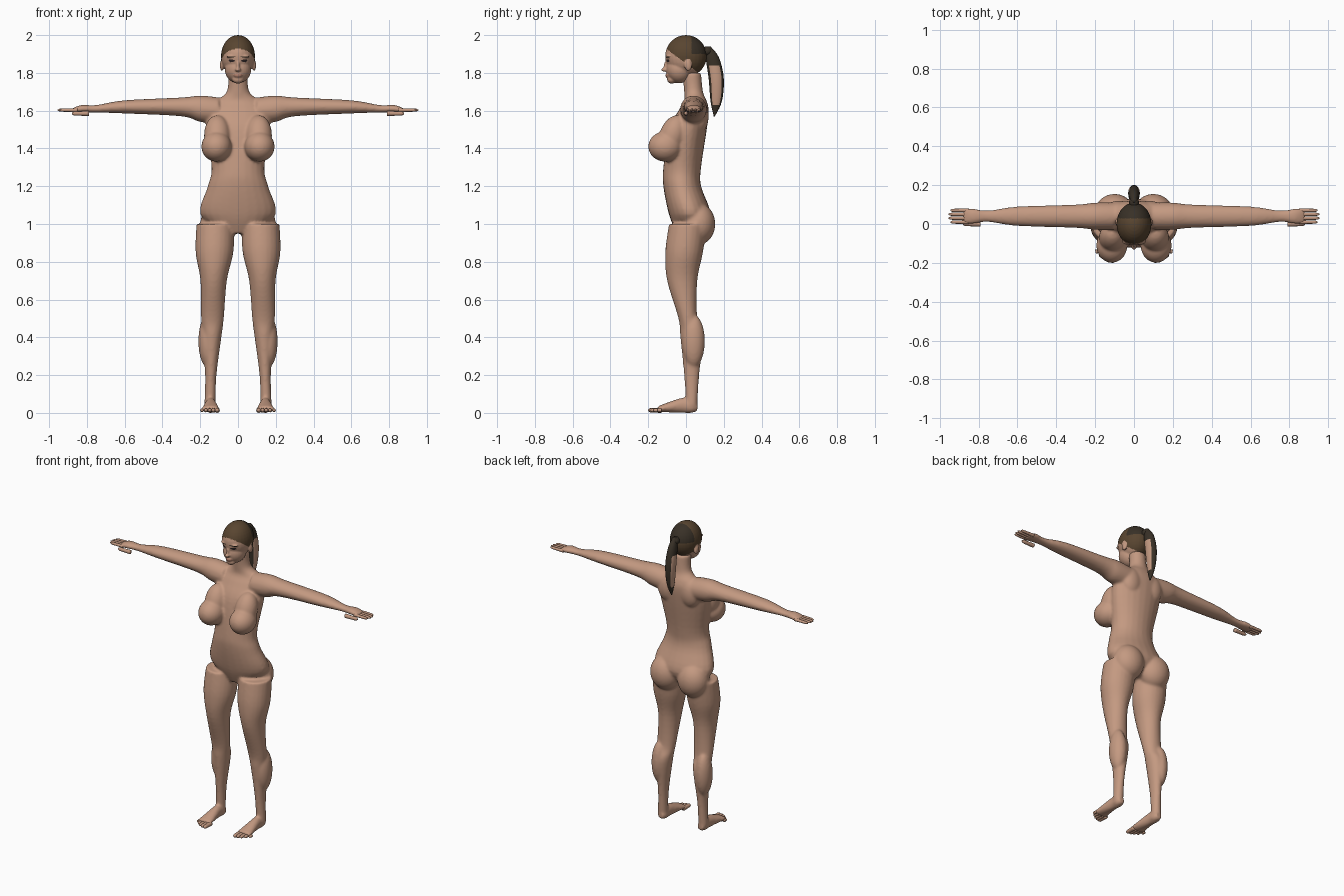
import bpy, bmesh, math
from mathutils import Vector, Matrix

cube = bpy.data.objects.get("Cube")
if cube:
    bpy.data.objects.remove(cube)


def material(name, colour):
    mat = bpy.data.materials.new(name)
    mat.use_nodes = True
    mat.diffuse_color = (*colour, 1)
    shader = next(node for node in mat.node_tree.nodes if node.type == 'BSDF_PRINCIPLED')
    shader.inputs["Base Color"].default_value = (*colour, 1)
    return mat


skin = material("skin", (.55, .32, .22))
hair = material("brown hair", (.1, .06, .03))
dark = material("dark hair", (.04, .03, .02))
lips = material("lips", (.4, .2, .14))
eyes = material("eye dark", (.03, .02, .02))

# For each tube direction: the axis, the ring's width and depth, and the drift
X, Y, Z = Vector((1, 0, 0)), Vector((0, 1, 0)), Vector((0, 0, 1))
FRAMES = {'x': (X, Y, Z, Z), 'y': (Y, X, Z, Z), 'z': (Z, X, Y, Y)}
SIDES = (1, -1)


def spline(before, start, end, after, t):
    return [.5 * (2 * b + (c - a) * t + (2 * a - 5 * b + 4 * c - d) * t * t
                  + (3 * b - a - 3 * c + d) * t ** 3)
            for a, b, c, d in zip(before, start, end, after)]


def tube(bm, direction, base, rings, side=1, sides=24, lean=0):
    """Loft ellipses given as (position, drift, half width, half depth)."""
    axis, across, through, drift_axis = FRAMES[direction]
    last, steps, path = len(rings) - 1, 5, []
    for i in range(last):
        near = [rings[max(0, min(last, i + k))] for k in (-1, 0, 1, 2)]
        path += [spline(*near, step / steps) for step in range(steps)]
    path.append(rings[-1])
    loops = []
    for position, drift, width, depth in path:
        centre = Vector(base) + axis * position + drift_axis * drift + X * lean * position
        loop = []
        for k in range(sides):
            angle = math.tau * k / sides
            point = centre + across * width * math.cos(angle) + through * depth * math.sin(angle)
            loop.append(bm.verts.new((point.x * side, point.y, point.z)))
        loops.append(loop)
    for low, high in zip(loops, loops[1:]):
        for k in range(sides):
            bm.faces.new((low[k - 1], low[k], high[k], high[k - 1]))
    bm.faces.new(loops[0])
    bm.faces.new(loops[-1])


def digit(bm, direction, base, root, tip, radius, side):
    """Tapered finger or toe with a rounded end."""
    taper = ((0, 1), (.5, .9), (.85, .8), (1, .3))
    rings = [(root + (tip - root) * t, 0, radius * size, radius * size) for t, size in taper]
    tube(bm, direction, base, rings, side, sides=12)


def blob(bm, centre, radii, side=1, tilt=0):
    x, y, z = centre
    matrix = (Matrix.Translation((x * side, y, z)) @ Matrix.Rotation(tilt, 4, 'X')
              @ Matrix.Diagonal((*radii, 1)))
    bmesh.ops.create_uvsphere(bm, u_segments=28, v_segments=18, radius=1, matrix=matrix)


def finish(bm, name, materials, voxel=0, relax=0):
    bmesh.ops.recalc_face_normals(bm, faces=bm.faces[:])
    mesh = bpy.data.meshes.new(name)
    bm.to_mesh(mesh)
    bm.free()
    obj = bpy.data.objects.new(name, mesh)
    bpy.context.collection.objects.link(obj)
    if voxel:
        # Fuse the overlapping volumes into one soft skin
        fuse = obj.modifiers.new("fuse", 'REMESH')
        fuse.mode, fuse.voxel_size = 'VOXEL', voxel
        soften = obj.modifiers.new("soften", 'SMOOTH')
        soften.factor, soften.iterations = .5, relax
        graph = bpy.context.evaluated_depsgraph_get()
        fused = bpy.data.meshes.new_from_object(obj.evaluated_get(graph))
        obj.modifiers.clear()
        obj.data = fused
    obj.data.materials.clear()
    for mat in materials:
        obj.data.materials.append(mat)
    for face in obj.data.polygons:
        face.use_smooth = True
        face.material_index = 0
    return obj


# Body: torso, legs, feet, arms and palms fused together
body = bmesh.new()
tube(body, 'z', (0, 0, 0), [
    (.95, .01, .07, .06), (1.05, .02, .2, .11), (1.2, -.02, .16, .1), (1.3, -.02, .14, .1),
    (1.5, .01, .17, .1), (1.6, .04, .16, .08), (1.65, .05, .12, .06), (1.7, .04, .06, .05),
    (1.8, .03, .05, .05)])
for side in SIDES:
    # Leg, calf and foot
    tube(body, 'z', (.15, 0, 0), [
        (1, .01, .1, .1), (.85, -.01, .1, .1), (.7, -.02, .07, .08), (.5, .01, .06, .05),
        (.4, .03, .05, .06), (.2, .03, .03, .04), (.04, .03, .03, .03)], side, lean=-.03)
    blob(body, (.16, .04, .38), (.05, .06, .14), side)
    tube(body, 'y', (.145, 0, 0), [
        (.06, .03, .02, .02), (.03, .03, .03, .03), (-.02, .04, .03, .04),
        (-.15, .02, .05, .015)], side)
    # Arm and palm
    tube(body, 'x', (0, .04, 1.6), [
        (.1, 0, .07, .07), (.2, .01, .07, .07), (.3, .02, .06, .05), (.6, .02, .05, .035),
        (.75, .01, .03, .02), (.83, .01, .04, .02), (.88, 0, .04, .01)], side)
    # Bust, seat and shoulder blades
    blob(body, (.114, -.11, 1.41), (.08, .09, .08), side)
    blob(body, (.11, -.07, 1.47), (.07, .07, .11), side, tilt=-.35)
    blob(body, (.1, .065, 1), (.1, .09, .11), side)
    blob(body, (.08, .07, 1.57), (.07, .05, .09), side)
finish(body, "body", [skin], voxel=.0075, relax=8)

# Fingers, thumbs and toes
digits = bmesh.new()
for side in SIDES:
    for i in range(4):
        reach = .96 - .01 * abs(i - 1.5)
        digit(digits, 'x', (0, .01 + .02 * i, 1.603), .85, reach, .01, side)
    digit(digits, 'x', (0, 0, 1.585), .79, .88, .013, side)
    for i in range(5):
        digit(digits, 'y', (.11 + .02 * i, 0, .014), -.13, -.2 + .003 * i * i,
              .014 - .001 * i, side)
finish(digits, "fingers_and_toes", [skin])

# Head: skull, jaw, chin, nose, mouth, brows and ears
head = bmesh.new()
blob(head, (0, 0, 1.89), (.09, .11, .11))
blob(head, (0, -.035, 1.82), (.07, .07, .075))
blob(head, (0, -.075, 1.765), (.03, .025, .022))
blob(head, (0, -.11, 1.817), (.015, .022, .011))
blob(head, (0, -.104, 1.84), (.009, .014, .03), tilt=-.25)
blob(head, (0, -.094, 1.786), (.023, .016, .013))
for side in SIDES:
    blob(head, (.085, .01, 1.84), (.011, .02, .03), side, tilt=.2)
    blob(head, (.034, -.09, 1.887), (.027, .017, .008), side)
head = finish(head, "head", [skin, hair, dark, lips, eyes], voxel=.0045, relax=5)


def within(across, up, half_width, half_height):
    return (across / half_width) ** 2 + (up / half_height) ** 2 < 1


# Hairline, eyes, brows and lips by position
for face in head.data.polygons:
    x, y, z = abs(face.center.x), face.center.y, face.center.z
    ear = x > .08 and within(y - .01, z - 1.84, .024, .034)
    if z > 1.85 - .75 * y and not ear:
        face.material_index = 2 if y > .03 and z > 1.9 else 1
    elif y < -.05:
        if within(x - .034, z - 1.864, .017, .006):
            face.material_index = 4
        elif within(x - .036, z - 1.885, .024, .004):
            face.material_index = 2
        elif within(x, z - 1.786, .024, .009):
            face.material_index = 3

# Ponytail with a paler strand panel on each side
tail = bmesh.new()
tube(tail, 'z', (0, .15, 0), [
    (1.57, 0, .003, .003), (1.65, .01, .02, .03), (1.77, .01, .03, .04),
    (1.88, -.01, .025, .035), (1.94, -.03, .01, .01)])
blob(tail, (0, .11, 1.915), (.025, .03, .025))
tail = finish(tail, "ponytail", [dark, skin])
for face in tail.data.polygons:
    if abs(face.normal.x) > .8 and 1.63 < face.center.z < 1.85:
        face.material_index = 1
